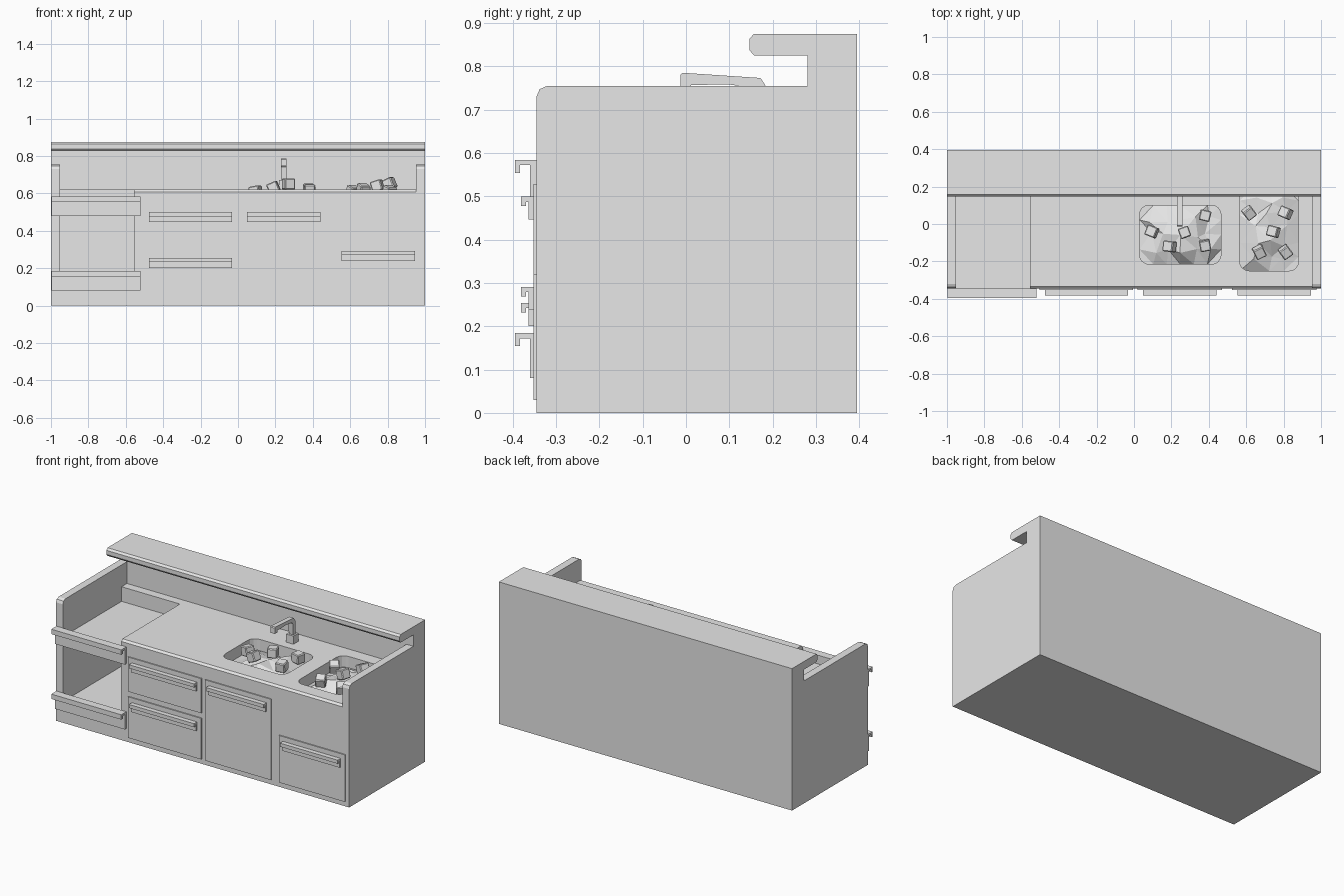
import bpy, bmesh, math, random
from mathutils import Matrix, Vector

random.seed(4)
old = bpy.data.objects.get("Cube")
if old:
    bpy.data.objects.remove(old, do_unlink=True)

grey = bpy.data.materials.new("light grey")
grey.use_nodes = True
grey.diffuse_color = (0.8, 0.8, 0.8, 1)
grey.node_tree.nodes["Principled BSDF"].inputs["Base Color"].default_value = (0.8, 0.8, 0.8, 1)


def finish(name, bm):
    bmesh.ops.recalc_face_normals(bm, faces=bm.faces)
    mesh = bpy.data.meshes.new(name)
    bm.to_mesh(mesh)
    bm.free()
    mesh.materials.append(grey)
    obj = bpy.data.objects.new(name, mesh)
    bpy.context.collection.objects.link(obj)
    return obj


def prism(name, points, shift):
    """Extrude a flat outline of 3D points along shift."""
    bm = bmesh.new()
    face = bm.faces.new([bm.verts.new(p) for p in points])
    new = bmesh.ops.extrude_face_region(bm, geom=[face])["geom"]
    bmesh.ops.translate(bm, vec=shift, verts=[v for v in new if isinstance(v, bmesh.types.BMVert)])
    return finish(name, bm)


def side_profile(name, outline, x0, x1):
    return prism(name, [(x0, y, z) for y, z in outline], (x1 - x0, 0, 0))


def box(name, x0, x1, y0, y1, z0, z1):
    return side_profile(name, [(y0, z0), (y1, z0), (y1, z1), (y0, z1)], x0, x1)


FRONT, WALL, BACK = -0.345, 0.28, 0.395
INNER, SPLIT, TOP = 0.953, -0.555, 0.62

# End panels and back wall with overhanging shelf
overhang = [(WALL, 0.825), (0.157, 0.825), (0.146, 0.838),
            (0.146, 0.863), (0.157, 0.875), (BACK, 0.875)]
end_outline = [(BACK, 0), (FRONT, 0), (FRONT, 0.73), (-0.338, 0.747),
               (-0.32, 0.755), (WALL, 0.755)] + overhang
side_profile("right_end_panel", end_outline, -1, -INNER)
side_profile("left_end_panel", end_outline, INNER, 1)
side_profile("back_wall", [(BACK, 0), (WALL, 0)] + overhang, -INNER, INNER)

# Main counter with a bevelled front edge
counter = side_profile("counter", [(WALL, 0), (FRONT, 0), (FRONT, TOP - 0.012),
                                   (FRONT + 0.012, TOP), (WALL, TOP)], SPLIT, INNER)

# Open bay with two shelves
box("bay_back", -INNER, SPLIT, 0.227, WALL, 0, TOP)
box("bay_shelf", -INNER, SPLIT, FRONT, 0.227, 0.48, 0.53)
box("bay_floor", -INNER, SPLIT, FRONT, 0.227, 0, 0.13)


def hooked_rail(name, x0, x1, z0, z1, reach, lip, base, plate):
    """Mounting plate with a top flange and a down-turned lip."""
    t = 0.012
    side_profile(name, [(base, z0), (plate, z0), (plate, z1 - t), (reach + t, z1 - t),
                        (reach + t, z1 - lip), (reach, z1 - lip), (reach, z1), (base, z1)], x0, x1)


for label, z in (("upper", 0.48), ("lower", 0.08)):
    hooked_rail(label + "_bottle_rail", -0.997, -0.52, z, z + 0.104, -0.395, 0.03, FRONT, -0.36)

# Drawer and door fronts with handles
fronts = [("upper_drawer", -0.505, -0.005, 0.315, 0.528),
          ("lower_drawer", -0.505, -0.005, 0.03, 0.283),
          ("cabinet_door", 0.02, 0.47, 0.03, 0.528),
          ("end_drawer", 0.525, 0.975, 0.03, 0.32)]
for name, x0, x1, z0, z1 in fronts:
    box(name, x0, x1, -0.352, FRONT, z0, z1)
    hooked_rail(name + "_handle", x0 + 0.028, x1 - 0.028, z1 - 0.082, z1 - 0.029,
                -0.381, 0.022, -0.352, -0.363)


# Ice basins cut into the counter
def rounded_rectangle(x0, x1, y0, y1, z, r=0.05, steps=4):
    pts = []
    corners = [(x1 - r, y1 - r), (x0 + r, y1 - r), (x0 + r, y0 + r), (x1 - r, y0 + r)]
    for quarter, (cx, cy) in enumerate(corners):
        for i in range(steps + 1):
            a = math.pi / 2 * (quarter + i / steps)
            pts.append((cx + r * math.cos(a), cy + r * math.sin(a), z))
    return pts


def ice_bed(name, x0, x1, y0, y1):
    """Faceted mound of ice filling a basin."""
    bm = bmesh.new()
    nx, ny = round((x1 - x0) / 0.075), round((y1 - y0) / 0.075)
    bmesh.ops.create_grid(bm, x_segments=nx, y_segments=ny, size=1)
    for v in bm.verts:
        u, w = v.co.x, v.co.y
        edge = max(abs(u), abs(w)) > 0.99
        j = 0 if edge else 0.022
        v.co = ((x0 + x1) / 2 + u * (x1 - x0) / 2 + random.uniform(-j, j),
                (y0 + y1) / 2 + w * (y1 - y0) / 2 + random.uniform(-j, j),
                0.55 + 0.06 * (1 - u * u) * (1 - w * w) + random.uniform(-j, j))
    bmesh.ops.triangulate(bm, faces=bm.faces)
    finish(name, bm)


def ice_cubes(name, spots, size=0.058):
    bm = bmesh.new()
    for x, y, z in spots:
        turn = Matrix.Rotation(random.uniform(0, 1.5), 4, 'Z') @ Matrix.Rotation(random.uniform(-0.5, 0.5), 4, 'X')
        cube = bmesh.ops.create_cube(bm, size=size, matrix=Matrix.Translation((x, y, z)) @ turn)
        edges = {e for v in cube["verts"] for e in v.link_edges}
        bmesh.ops.bevel(bm, geom=list(edges), offset=0.005, segments=1, affect='EDGES')
    finish(name, bm)


basins = [("wide", (0.03, 0.465, -0.215, 0.10)), ("deep", (0.565, 0.88, -0.25, 0.20))]
for label, (x0, x1, y0, y1) in basins:
    cutter = prism(label + "_basin_cutter", rounded_rectangle(x0, x1, y0, y1, 0.48), (0, 0, 0.3))
    cutter.hide_render = True
    cutter.hide_viewport = True
    cutter.display_type = 'WIRE'
    cut = counter.modifiers.new(label + " basin", 'BOOLEAN')
    cut.operation = 'DIFFERENCE'
    cut.solver = 'EXACT'
    cut.object = cutter
    ice_bed(label + "_ice_bed", x0, x1, y0, y1)

ice_cubes("wide_ice_cubes", [(0.095, -0.04, 0.61), (0.27, -0.045, 0.65), (0.19, -0.12, 0.63),
                             (0.38, -0.115, 0.62), (0.38, 0.045, 0.61)])
ice_cubes("deep_ice_cubes", [(0.615, 0.06, 0.61), (0.81, 0.06, 0.65), (0.745, -0.04, 0.64),
                             (0.67, -0.15, 0.62), (0.81, -0.15, 0.61)])

# Faucet
box("faucet_base", 0.22, 0.27, 0.155, 0.205, TOP, 0.67)
side_profile("faucet_spout", [(-0.013, 0.745), (-0.013, 0.78), (-0.008, 0.785), (0.172, 0.773),
                              (0.187, 0.75), (0.192, 0.67), (0.167, 0.67), (0.162, 0.742),
                              (0.155, 0.75), (0.1, 0.758), (0.012, 0.757), (0.012, 0.745)], 0.23, 0.26)
